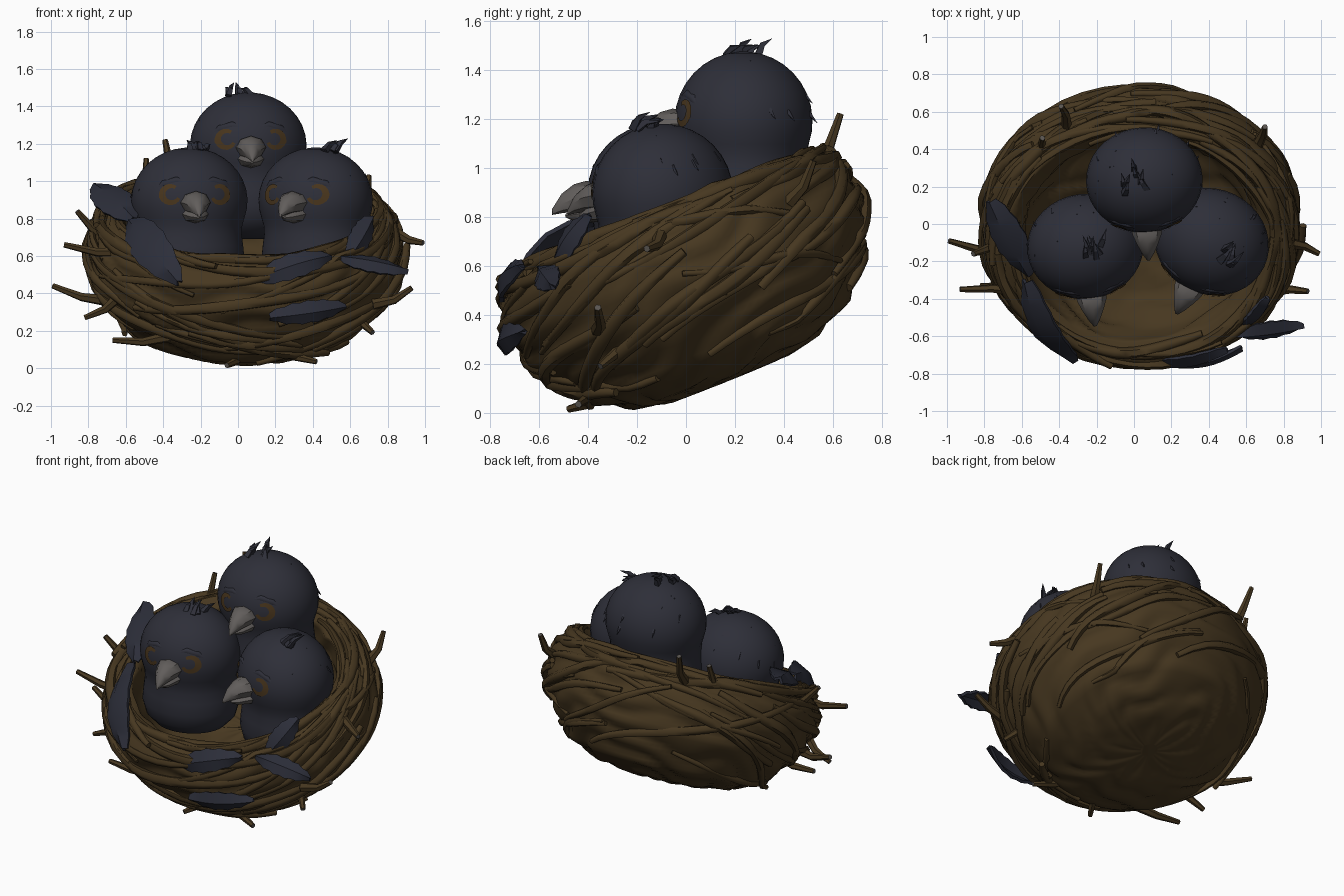
import bpy, bmesh, math, random
from mathutils import Vector, Matrix

random.seed(7)
if "Cube" in bpy.data.objects:
    bpy.data.objects.remove(bpy.data.objects["Cube"])


def material(name, r, g, b):
    m = bpy.data.materials.new(name)
    m.use_nodes = True
    m.diffuse_color = (r, g, b, 1)
    bsdf = m.node_tree.nodes["Principled BSDF"]
    bsdf.inputs["Base Color"].default_value = (r, g, b, 1)
    bsdf.inputs["Roughness"].default_value = 0.9
    return m


BARK = material("bark brown", .063, .039, .0145)
CUT_WOOD = material("cut wood grey", .10, .09, .08)
DOWN = material("slate down", .027, .028, .040)
FEATHER = material("feather slate", .025, .027, .041)
BEAK = material("beak grey", .12, .110, .105)
IRIS = material("amber brown", .066, .036, .012)


def finish(name, bm, mats, angle=40, matrix=None):
    if matrix:
        bm.transform(matrix)
    bmesh.ops.recalc_face_normals(bm, faces=bm.faces)
    mesh = bpy.data.meshes.new(name)
    bm.to_mesh(mesh)
    bm.free()
    for m in mats:
        mesh.materials.append(m)
    obj = bpy.data.objects.new(name, mesh)
    bpy.context.collection.objects.link(obj)
    bpy.ops.object.select_all(action='DESELECT')
    obj.select_set(True)
    bpy.context.view_layer.objects.active = obj
    bpy.ops.object.shade_smooth_by_angle(angle=math.radians(angle))


def loft(bm, rows, cap=0):
    """Skin closed rings of points and cap both ends with the given material slot."""
    rings = [[bm.verts.new(p) for p in row] for row in rows]
    for r0, r1 in zip(rings, rings[1:]):
        for k in range(len(r0)):
            j = (k + 1) % len(r0)
            bm.faces.new((r0[k], r0[j], r1[j], r1[k]))
    for ring in (rings[0], rings[-1]):
        bm.faces.new(ring).material_index = cap


def turn(n):
    return [math.tau * k / n for k in range(n)]


def tube(bm, pts, radii, sides=6, cap=0):
    """Sweep a round section along a path."""
    pts = [Vector(p) for p in pts]
    rows, n = [], None
    for i, p in enumerate(pts):
        t = (pts[min(i + 1, len(pts) - 1)] - pts[max(i - 1, 0)]).normalized()
        n = t.orthogonal() if n is None else n - t * n.dot(t)
        n.normalize()
        b = t.cross(n)
        rows.append([p + radii[i] * (n * math.cos(a) + b * math.sin(a)) for a in turn(sides)])
    loft(bm, rows, cap)


# Nest bowl: a tilted lathe, wider across than deep, with strand ridges climbing to the back
OUTER = [(0, .055), (.25, .065), (.4, .1), (.56, .18), (.66, .3), (.735, .42),
         (.77, .55), (.755, .68), (.70, .77)]
INNER = [(.64, .80), (.58, .76), (.56, .6), (.46, .42), (.25, .34), (0, .32)]
PROFILE = OUTER + INNER
TILT = Matrix.Translation((.035, .204, .0825)) @ Matrix.Rotation(math.radians(22), 4, 'X')


def bowl(theta, t, lift=0):
    i = min(int(t), len(PROFILE) - 2)
    f = t - i
    r = PROFILE[i][0] * (1 - f) + PROFILE[i + 1][0] * f
    w = PROFILE[i][1] * (1 - f) + PROFILE[i + 1][1] * f
    out = Vector((r, w - .45)).normalized() * lift
    r, w = r + out.x, w + out.y
    return Vector((1.09 * r * math.cos(theta), r * math.sin(theta), w))


def ridge(theta, t):
    phase = 2.6 * (t - 2.2 * math.sin(theta)) + .9 * math.sin(5 * theta + t) + .5 * math.sin(9 * theta)
    return (.024 * abs(math.sin(phase)) - .008) * min(1, t / 2)


bm = bmesh.new()
SUB = 5
loft(bm, [[bowl(a, j / SUB, ridge(a, j / SUB)) for a in turn(132)]
          for j in range(1, (len(PROFILE) - 1) * SUB)])
finish("nest_bowl", bm, [BARK], 70, TILT)


def woven(name, count, t_range, slope, span, radius, lift):
    """Weave twigs around the bowl between two profile heights, climbing to the back."""
    bm = bmesh.new()
    steps = 14
    for i in range(count):
        start = math.tau * i / count + random.uniform(-.2, .2)
        t0 = random.uniform(*t_range)
        length = random.uniform(*span)
        climb = 1 if math.cos(start + length / 2) > 0 else -1
        drift = random.uniform(*slope) * climb * random.choice((1, 1, 1, -1))
        rad = random.uniform(*radius)
        phase, flick = random.uniform(0, 6), random.choice((0, 0, 0, .03))
        pts, radii = [], []
        for s in range(steps):
            f = s / (steps - 1)
            t = t0 + drift * (f - .5) + .12 * math.sin(7 * f + phase)
            t = max(t_range[0], min(t_range[1], t))
            up = lift + .006 * math.sin(9 * f + phase) + flick * f ** 4
            pts.append(bowl(start + length * f, t, up))
            radii.append(rad * (.4 + .6 * math.sin(math.pi * (.1 + .8 * f))))
        tube(bm, pts, radii)
    finish(name, bm, [BARK], 60, TILT)


woven("outer_twigs", 40, (3, 8), (1.2, 4), (1.0, 1.9), (.02, .034), .010)
woven("rim_twigs", 26, (7.6, 9.6), (.3, 1.4), (.9, 1.8), (.02, .034), .010)

# Loose sticks poking out, as base and tip
STICKS = [((-.7, -.2, .36), (-.99, -.09, .44)), ((-.6, -.36, .62), (-.93, -.35, .66)),
          ((-.72, -.12, .70), (-.86, -.16, .84)), ((-.62, -.36, .40), (-.82, -.33, .27)),
          ((-.36, -.42, .17), (-.67, -.38, .15)), ((-.52, .34, .86), (-.49, .46, 1.12)),
          ((-.36, .52, 1.0), (-.39, .63, 1.22)), ((.66, .42, .86), (.70, .52, 1.03)),
          ((.82, -.1, .74), (.99, -.16, .67)), ((.72, -.36, .34), (.93, -.36, .43)),
          ((.58, -.24, .34), (.72, -.35, .19)), ((.16, -.38, .13), (.42, -.44, .035)),
          ((.02, -.34, .1), (-.06, -.48, .015))]
bm = bmesh.new()
for a, b in STICKS:
    a, b = Vector(a), Vector(b)
    mid = (a + b) / 2 + Vector((.01, .01, -.02))
    tube(bm, [a, mid, b], [.03, .023, .015], 6, 1)
finish("loose_sticks", bm, [BARK, CUT_WOOD], 50)


# Long feathers tucked into the nest, as base, tip, width and facing
def feather(name, a, b, width, facing, bow=.04):
    a, b, facing = Vector(a), Vector(b), Vector(facing)
    side = (b - a).cross(facing).normalized()
    normal = side.cross(b - a).normalized()
    bm = bmesh.new()
    rows = []
    for i in range(11):
        f = i / 10
        half = width / 2 * (math.sin(math.pi * (.05 + .93 * f)) ** .6)
        p = a.lerp(b, f) + normal * bow * math.sin(math.pi * f)
        jag = .008 * (i % 2)
        rows.append([bm.verts.new(p + side * (half - jag) - normal * .015),
                     bm.verts.new(p + normal * .012),
                     bm.verts.new(p - side * (half + jag) - normal * .015)])
    for r0, r1 in zip(rows, rows[1:]):
        for k in (0, 1):
            bm.faces.new((r0[k], r0[k + 1], r1[k + 1], r1[k]))
    bmesh.ops.recalc_face_normals(bm, faces=bm.faces)
    bmesh.ops.solidify(bm, geom=bm.faces[:], thickness=.018)
    finish(name, bm, [FEATHER], 35)


feather("feather_right_rim", (-.77, .12, .98), (-.56, -.28, .80), .19, (-.4, -.2, .9), .02)
feather("feather_right_front", (-.58, -.31, .79), (-.32, -.74, .46), .21, (-.5, -.7, .5), .08)
feather("feather_front_upper", (.09, -.75, .47), (.5, -.68, .60), .14, (.15, -.9, .35))
feather("feather_front_lower", (.17, -.755, .27), (.58, -.67, .33), .12, (.3, -.95, -.1))
feather("feather_left_front", (.55, -.60, .59), (.91, -.55, .52), .12, (.2, -.65, .7), .01)
feather("feather_left_rim", (.60, -.54, .60), (.72, -.40, .81), .13, (.6, -.6, .4), .02)

# Chicks
HEAD = Vector((.312, .282, .285))
# Body below the head: height and girth relative to the head
CHEST = [(-.13, .91), (-.18, .90), (-.24, .925), (-.32, .95), (-.40, .88), (-.46, .7), (-.50, .4)]


def on_face(x, z, lift=1.0):
    y = -HEAD.y * math.sqrt(max(0, 1 - (x / HEAD.x) ** 2 - (z / HEAD.z) ** 2))
    return Vector((x, y, z)) * lift


def chick(name, centre, yaw, tuft_x):
    place = Matrix.Translation(centre) @ Matrix.Rotation(math.radians(yaw), 4, 'Z')
    bm = bmesh.new()
    crown = [(HEAD.z * math.cos(e), math.sin(e)) for e in (math.radians(4 + 10.5 * i) for i in range(11))]
    loft(bm, [[(HEAD.x * g * math.cos(a), HEAD.y * g * math.sin(a), z) for a in turn(36)]
              for z, g in crown + CHEST])
    # Sad brow ridges
    for s in (-1, 1):
        tube(bm, [on_face(s * x, z, .965) for x, z in ((.04, .10), (.10, .115), (.17, .095), (.22, .05))],
             [.008, .018, .018, .006])
    finish(name + "_body", bm, [DOWN], 60, place)

    # Crown tuft swept back, and stray down on the top and back
    bm = bmesh.new()
    for i in range(7):
        root = Vector((tuft_x + random.uniform(-.07, .07), random.uniform(-.08, .08), .265))
        tip = root + Vector((random.uniform(-.05, .05), random.uniform(.05, .11), random.uniform(.03, .075)))
        tube(bm, [root, root.lerp(tip, .5) + Vector((0, -.01, .012)), tip], [.022, .015, .001], 4)
    for i in range(12):
        a, e = random.uniform(-.5, math.pi + .5), random.uniform(.1, 1.1)
        d = Vector((math.cos(a) * math.cos(e), math.sin(a) * math.cos(e), math.sin(e)))
        root = Vector([p * q for p, q in zip(d, HEAD)]) * .97
        tip = root + d * .018 + Vector((0, .02, -.045))
        tube(bm, [root, tip], [.012, .001], 4)
    finish(name + "_tuft", bm, [DOWN], 30, place)

    # Eyes: open crescents hugging the face, widest on the outer side
    bm = bmesh.new()
    for s in (-1, 1):
        def at(radius, a):
            return bm.verts.new(on_face(s * (.125 + radius * math.cos(a)), .035 + radius * math.sin(a), 1.015))
        angles = [math.radians(-150 + 270 * k / 14) for k in range(15)]
        inner = [at(.032, a) for a in angles]
        outer = [at(.066 - .016 * abs(k - 7) / 7, a) for k, a in enumerate(angles)]
        for k in range(14):
            bm.faces.new((inner[k], outer[k], outer[k + 1], inner[k + 1]))
    finish(name + "_eyes", bm, [IRIS], 60, place)

    # Hooked beak: upper and lower halves lofted forward to a point
    bm = bmesh.new()
    upper = [(-.25, -.01, .085, .055), (-.29, -.01, .078, .062), (-.34, -.018, .058, .056),
             (-.39, -.04, .034, .04), (-.43, -.075, .008, .012)]
    lower = [(-.25, -.07, .075, .05), (-.29, -.075, .062, .042), (-.34, -.085, .038, .028), (-.375, -.09, .006, .006)]
    for sections in (upper, lower):
        loft(bm, [[(w * math.cos(a), y, z + h * math.sin(a)) for a in turn(8)] for y, z, w, h in sections])
    finish(name + "_beak", bm, [BEAK], 40, place)


chick("back_chick", (.055, .235, 1.19), 3, -.05)
chick("right_chick", (-.26, -.12, .895), 7, .03)
chick("left_chick", (.415, -.095, .895), -26, .08)
